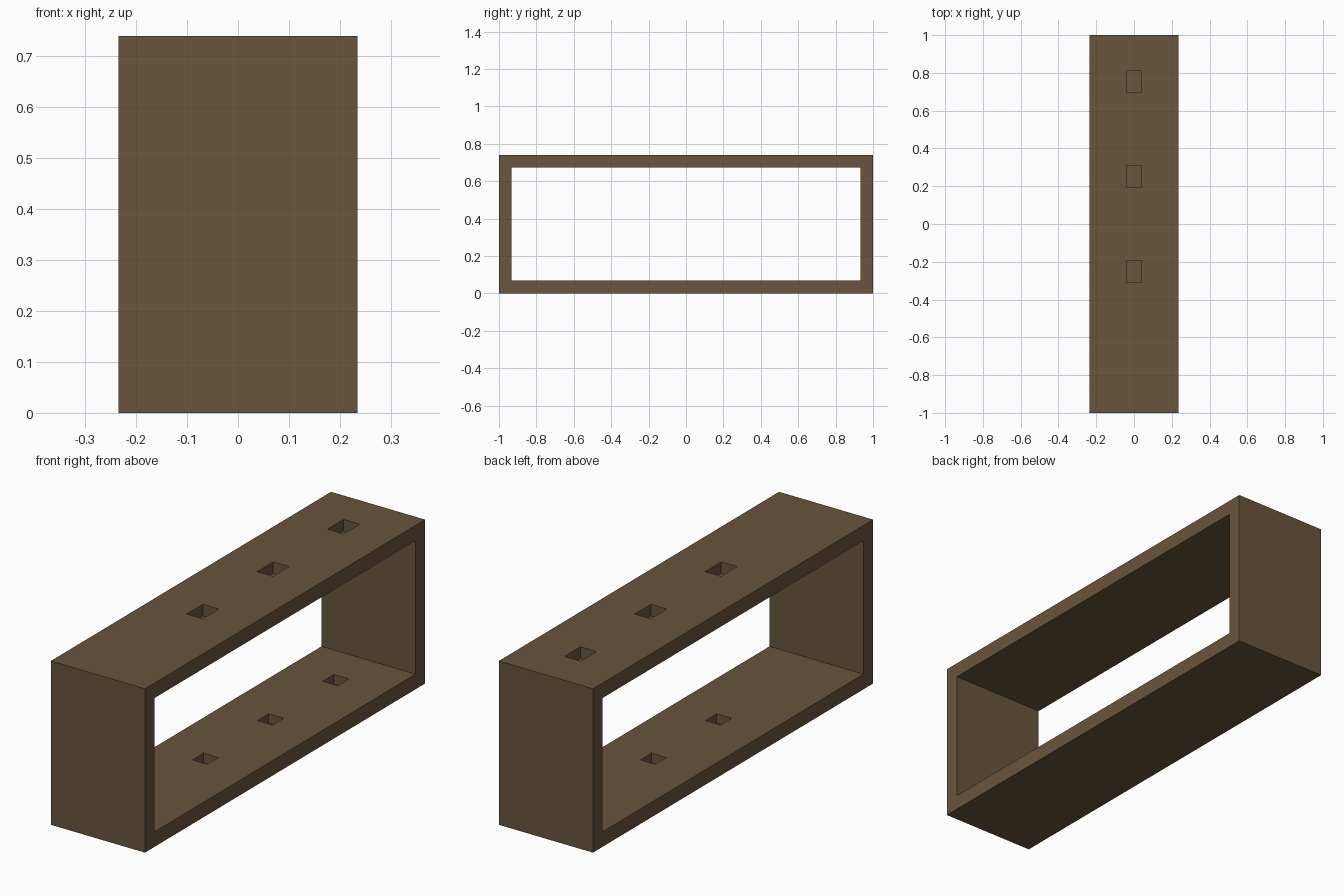
import bpy, bmesh

if "Cube" in bpy.data.objects:
    bpy.data.objects.remove(bpy.data.objects["Cube"])

W, L, H, T = 0.47, 2.0, 0.74, 0.068   # width x, length y, height z, board thickness

wood = bpy.data.materials.new("dark_wood")
wood.diffuse_color = (0.14, 0.09, 0.045, 1)
wood.use_nodes = True
wood.node_tree.nodes["Principled BSDF"].inputs["Base Color"].default_value = wood.diffuse_color


def new_object(name, bm):
    bmesh.ops.recalc_face_normals(bm, faces=bm.faces)
    mesh = bpy.data.meshes.new(name)
    bm.to_mesh(mesh)
    bm.free()
    obj = bpy.data.objects.new(name, mesh)
    bpy.context.collection.objects.link(obj)
    return obj


def add_box(bm, centre, size):
    verts = bmesh.ops.create_cube(bm, size=1)["verts"]
    bmesh.ops.scale(bm, vec=size, verts=verts)
    bmesh.ops.translate(bm, vec=centre, verts=verts)


# Rectangular frame: ring profile in the yz plane, extruded along x
bm = bmesh.new()
rings = []
for inset in (0, T):
    y, z0, z1 = L / 2 - inset, inset, H - inset
    rings.append([bm.verts.new((-W / 2, a, b))
                  for a, b in ((-y, z0), (y, z0), (y, z1), (-y, z1))])
outer, inner = rings
ring_faces = [bm.faces.new((outer[i], outer[(i + 1) % 4], inner[(i + 1) % 4], inner[i]))
              for i in range(4)]
ext = bmesh.ops.extrude_face_region(bm, geom=ring_faces, use_keep_orig=True)
bmesh.ops.translate(bm, vec=(W, 0, 0),
                    verts=[g for g in ext["geom"] if isinstance(g, bmesh.types.BMVert)])
frame = new_object("shelf_frame", bm)
frame.data.materials.append(wood)

# Blind peg sockets: three in the top board, three in the bottom board
bm = bmesh.new()
DEPTH = 0.053
for i in (-1, 1, 3):
    add_box(bm, (0, i * 0.251, H), (0.08, 0.115, 2 * DEPTH))
    add_box(bm, (0, i * 0.2325, T), (0.075, 0.08, 2 * 0.043))
cutter = new_object("socket_cutter", bm)
cutter.data.materials.append(wood)
cutter.hide_render = True
cutter.hide_set(True)

cut = frame.modifiers.new("sockets", "BOOLEAN")
cut.operation = "DIFFERENCE"
cut.solver = "EXACT"
cut.object = cutter
